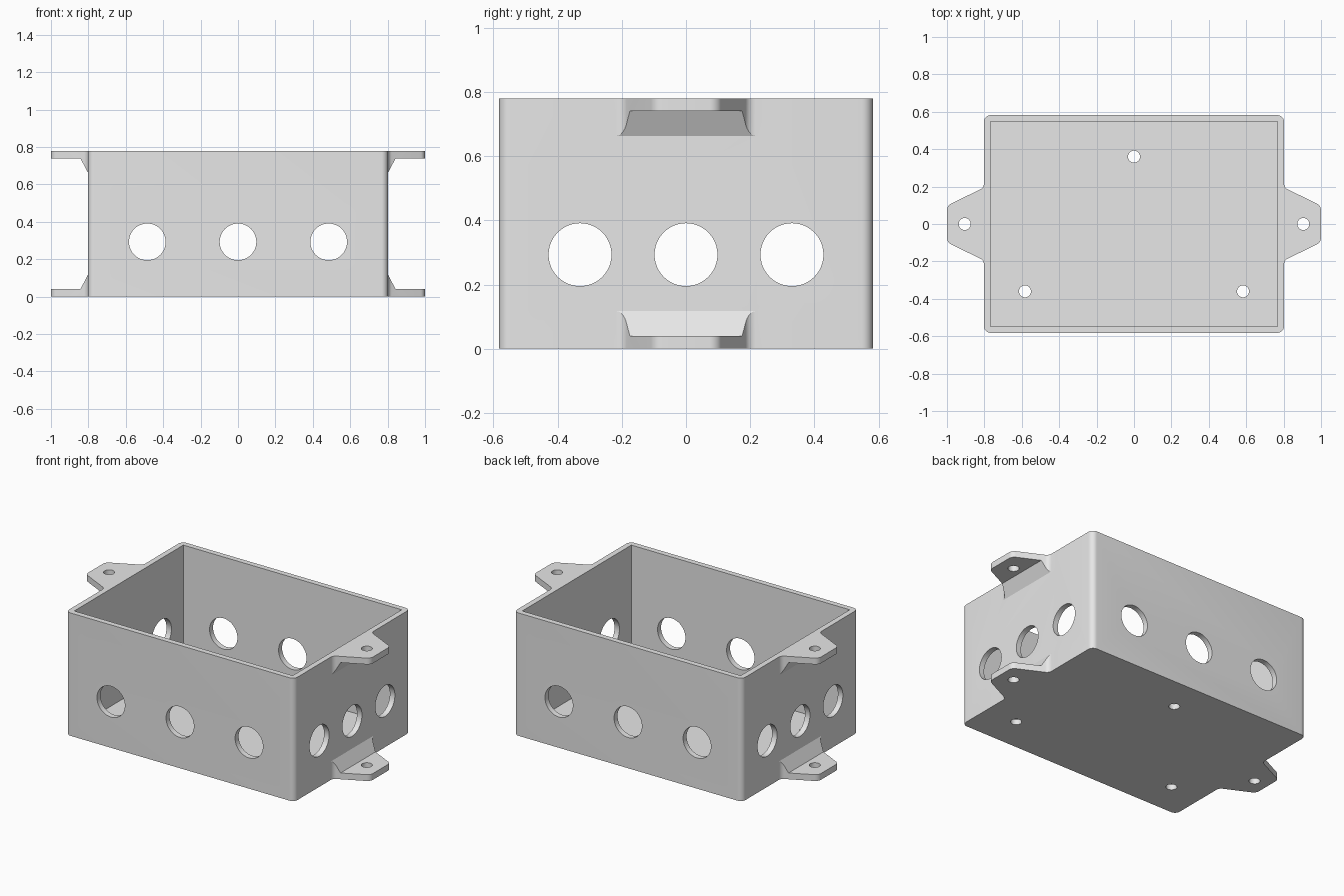
import bpy, bmesh, math
from mathutils import Vector, Matrix

old = bpy.data.objects.get("Cube")
if old:
    bpy.data.objects.remove(old, do_unlink=True)

HX, HY, H = 0.802, 0.582, 0.78      # outer half sizes and height
WALL, FLOOR = 0.035, 0.035
TAB = 0.04                          # tab thickness

grey = bpy.data.materials.new("light grey plastic")
grey.use_nodes = True
grey.diffuse_color = (0.8, 0.8, 0.8, 1)
grey.node_tree.nodes["Principled BSDF"].inputs["Base Color"].default_value = (0.8, 0.8, 0.8, 1)


def make_object(name, bm):
    bmesh.ops.recalc_face_normals(bm, faces=bm.faces)
    mesh = bpy.data.meshes.new(name)
    bm.to_mesh(mesh)
    bm.free()
    mesh.materials.append(grey)
    obj = bpy.data.objects.new(name, mesh)
    bpy.context.collection.objects.link(obj)
    return obj


def rounded(corners, steps=8):
    """Outline from (x, y, radius) corners, each filleted with an arc."""
    out = []
    for i, (x, y, r) in enumerate(corners):
        p = Vector((x, y))
        if r == 0:
            out.append(p)
            continue
        a = (Vector(corners[i - 1][:2]) - p).normalized()
        b = (Vector(corners[(i + 1) % len(corners)][:2]) - p).normalized()
        half = a.angle(b) / 2
        start, end = p + a * r / math.tan(half), p + b * r / math.tan(half)
        centre = p + (a + b).normalized() * r / math.sin(half)
        sweep = (start - centre).angle_signed(end - centre)
        for k in range(steps + 1):
            out.append(centre + Matrix.Rotation(-sweep * k / steps, 2) @ (start - centre))
    return out


def prism(name, outline, low, high, place):
    """Extrude a flat outline; place maps (u, v, w) to a 3D point."""
    bm = bmesh.new()
    lower = [bm.verts.new(place(u, v, low)) for u, v in outline]
    upper = [bm.verts.new(place(u, v, high)) for u, v in outline]
    bm.faces.new(lower)
    bm.faces.new(upper)
    for i in range(len(outline)):
        bm.faces.new((lower[i - 1], lower[i], upper[i], upper[i - 1]))
    return make_object(name, bm)


def drill(name, centres, radius, length, axis):
    """Parallel cylinders along one axis, used as a cutter."""
    turn = Vector((0, 0, 1)).rotation_difference(Vector(axis)).to_matrix().to_4x4()
    bm = bmesh.new()
    for c in centres:
        bmesh.ops.create_cone(bm, cap_ends=True, segments=48, radius1=radius, radius2=radius,
                              depth=length, matrix=Matrix.Translation(c) @ turn)
    return make_object(name, bm)


def combine(target, tool, operation):
    tool.hide_render = True
    mod = target.modifiers.new("combine", "BOOLEAN")
    mod.operation, mod.solver, mod.object = operation, "EXACT", tool
    bpy.ops.object.select_all(action="DESELECT")
    bpy.context.view_layer.objects.active = target
    target.select_set(True)
    bpy.ops.object.modifier_apply(modifier=mod.name)
    bpy.data.objects.remove(tool, do_unlink=True)


# Box shell with rounded outer and square inner vertical corners
signs = ((1, 1), (-1, 1), (-1, -1), (1, -1))
box = prism("enclosure_box", rounded([(sx * HX, sy * HY, 0.035) for sx, sy in signs]),
            0, H, lambda u, v, w: (u, v, w))
cavity = prism("cavity_cutter", [(sx * (HX - WALL), sy * (HY - WALL)) for sx, sy in signs],
               FLOOR, H + 0.1, lambda u, v, w: (u, v, w))
combine(box, cavity, "DIFFERENCE")

# Mounting tabs: plan outline intersected with a gusseted side profile
inside = HX - 0.015
half_plan = [(inside, 0.25, 0), (HX, 0.25, 0), (HX, 0.195, 0.035), (1.0, 0.098, 0.04)]
plan = rounded(half_plan + [(x, -y, r) for x, y, r in reversed(half_plan)])
side = [(inside, 0), (1.1, 0), (1.1, TAB), (0.843, TAB), (HX, 0.117), (inside, 0.117)]
for sx in (1, -1):
    for top in (False, True):
        def level(z):
            return H - z if top else z
        tab = prism("mounting_tab", plan, 0, 0.2, lambda u, v, w: (sx * u, v, level(w)))
        gusset = prism("gusset_cutter", side, -0.4, 0.4, lambda u, v, w: (sx * u, w, level(v)))
        combine(tab, gusset, "INTERSECT")
        combine(box, tab, "UNION")

# Cable holes through the long and short walls
combine(box, drill("long_wall_drill", [(x, 0, 0.293) for x in (-0.485, 0, 0.485)],
                   0.098, 3, (0, 1, 0)), "DIFFERENCE")
combine(box, drill("short_wall_drill", [(0, y, 0.293) for y in (-0.33, 0, 0.33)],
                   0.098, 3, (1, 0, 0)), "DIFFERENCE")

# Screw holes in the tabs and the floor
screws = [(-0.905, 0, 0.4), (0.905, 0, 0.4), (0, 0.36, 0.4), (-0.583, -0.36, 0.4), (0.583, -0.36, 0.4)]
combine(box, drill("screw_drill", screws, 0.032, 3, (0, 0, 1)), "DIFFERENCE")

bpy.ops.object.select_all(action="DESELECT")
bpy.context.view_layer.objects.active = box
box.select_set(True)
bpy.ops.object.shade_smooth_by_angle(angle=math.radians(25))
